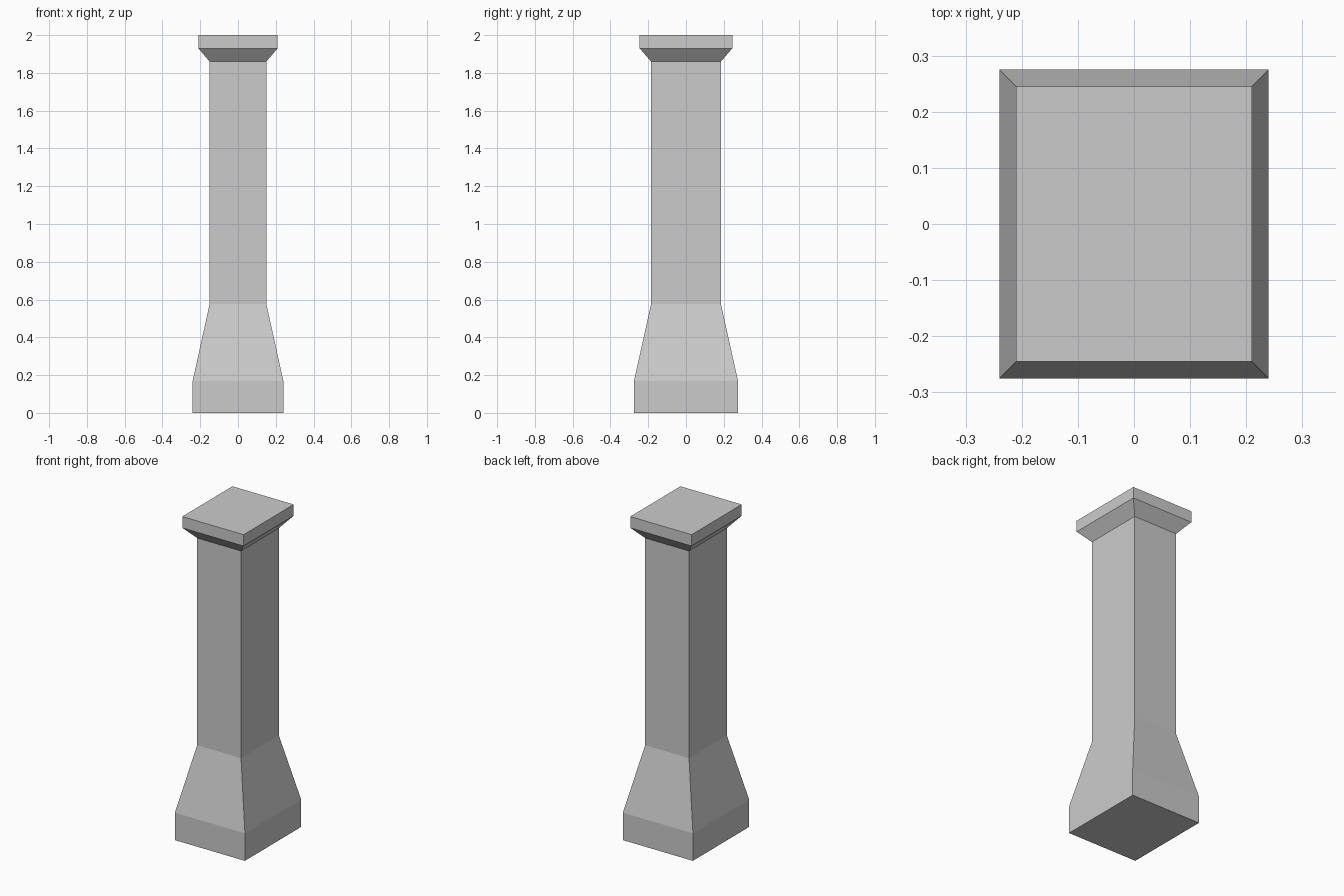
import bpy, bmesh

if "Cube" in bpy.data.objects:
    bpy.data.objects.remove(bpy.data.objects["Cube"])

# Pillar profile from foot to cap: (half width, height)
PROFILE = [(0.24, 0.0), (0.24, 0.17), (0.15, 0.577),
           (0.15, 1.86), (0.21, 1.93), (0.21, 2.0)]
EXTRA_DEPTH = 0.035  # the plan is slightly deeper than wide


def ring(bm, half, z):
    return [bm.verts.new((sx * half, sy * (half + EXTRA_DEPTH), z))
            for sx, sy in ((-1, -1), (1, -1), (1, 1), (-1, 1))]


bm = bmesh.new()
rings = [ring(bm, half, z) for half, z in PROFILE]

# Side faces between neighbouring rings
for low, high in zip(rings, rings[1:]):
    for i in range(4):
        j = (i + 1) % 4
        bm.faces.new((low[i], low[j], high[j], high[i]))

# Underside and top
bm.faces.new(rings[0][::-1])
bm.faces.new(rings[-1])

mesh = bpy.data.meshes.new("pillar")
bm.to_mesh(mesh)
bm.free()
bpy.context.collection.objects.link(bpy.data.objects.new("pillar", mesh))
